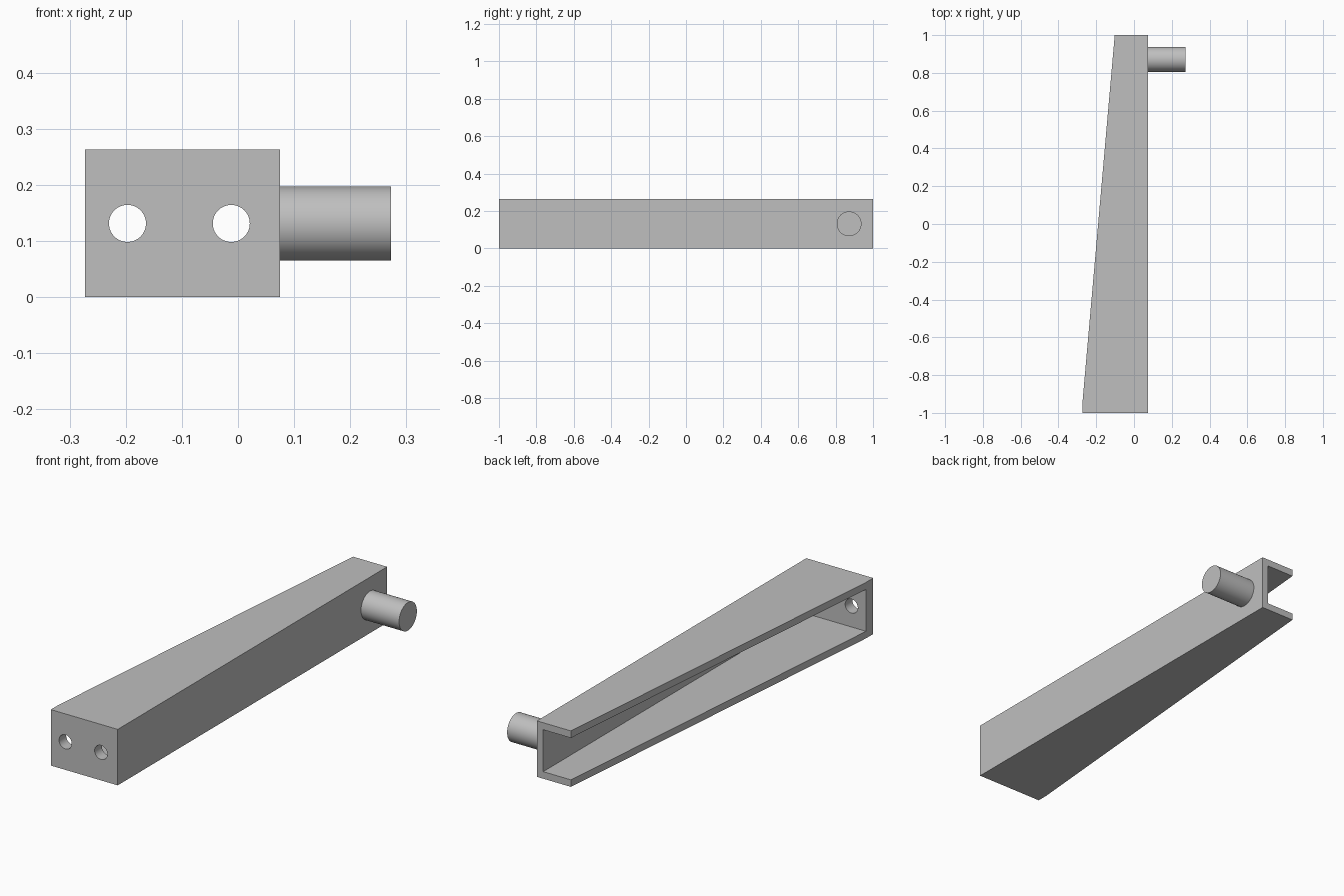
import bpy, bmesh, math
from mathutils import Matrix

old = bpy.data.objects.get("Cube")
if old:
    bpy.data.objects.remove(old, do_unlink=True)

# Main sizes
RIGHT, FRONT_LEFT, BACK_LEFT = 0.075, -0.273, -0.102
HEIGHT, WALL, PLATE = 0.263, 0.033, 0.053
MID = HEIGHT / 2

grey = bpy.data.materials.new("plain_grey")
grey.use_nodes = True
colour = (0.52, 0.52, 0.52, 1)
grey.diffuse_color = colour
grey.node_tree.nodes["Principled BSDF"].inputs["Base Color"].default_value = colour


def finish(name, bm):
    bmesh.ops.recalc_face_normals(bm, faces=bm.faces)
    mesh = bpy.data.meshes.new(name)
    bm.to_mesh(mesh)
    bm.free()
    mesh.materials.append(grey)
    obj = bpy.data.objects.new(name, mesh)
    bpy.context.collection.objects.link(obj)
    return obj


def prism(name, outline, bottom, top):
    """Extrude a plan outline between two heights."""
    bm = bmesh.new()
    face = bm.faces.new([bm.verts.new((x, y, bottom)) for x, y in outline])
    moved = bmesh.ops.extrude_face_region(bm, geom=[face])["geom"]
    verts = [v for v in moved if isinstance(v, bmesh.types.BMVert)]
    bmesh.ops.translate(bm, verts=verts, vec=(0, 0, top - bottom))
    return finish(name, bm)


def cylinder(name, radius, length, centre, axis):
    bm = bmesh.new()
    turn = Matrix.Rotation(math.pi / 2, 4, "Y" if axis == "X" else "X")
    bmesh.ops.create_cone(bm, cap_ends=True, segments=64, radius1=radius,
                          radius2=radius, depth=length,
                          matrix=Matrix.Translation(centre) @ turn)
    return finish(name, bm)


def cut(obj, cutter):
    """Subtract the cutter, then discard it."""
    mod = obj.modifiers.new("cut", "BOOLEAN")
    mod.operation, mod.solver, mod.object = "DIFFERENCE", "EXACT", cutter
    bpy.context.view_layer.objects.active = obj
    bpy.ops.object.modifier_apply(modifier=mod.name)
    bpy.data.objects.remove(cutter, do_unlink=True)


def smooth(obj):
    bpy.ops.object.select_all(action="DESELECT")
    obj.select_set(True)
    bpy.context.view_layer.objects.active = obj
    bpy.ops.object.shade_smooth_by_angle(angle=math.radians(30))


# Tapered channel arm, straight along the thickness of its end plate
inner_y = PLATE - 1
arm = prism("tapered_channel_arm",
            [(FRONT_LEFT, -1), (RIGHT, -1), (RIGHT, 1),
             (BACK_LEFT, 1), (FRONT_LEFT, inner_y)], 0, HEIGHT)

# Hollow, open along the sloping side and the back end
web = RIGHT - WALL
cut(arm, prism("hollow_cutter", [(-0.5, inner_y), (web, inner_y), (web, 1.2), (-0.5, 1.2)],
               WALL, HEIGHT - WALL))

# Two bolt holes through the end plate
for x in (-0.197, -0.012):
    cut(arm, cylinder("hole_cutter", 0.033, 0.2, (x, -1, MID), "Y"))
smooth(arm)

# Round pin on the flat side
tip, root = 0.273, RIGHT - 0.01
pin = cylinder("round_pin", 0.066, tip - root, ((tip + root) / 2, 0.872, MID), "X")
smooth(pin)
